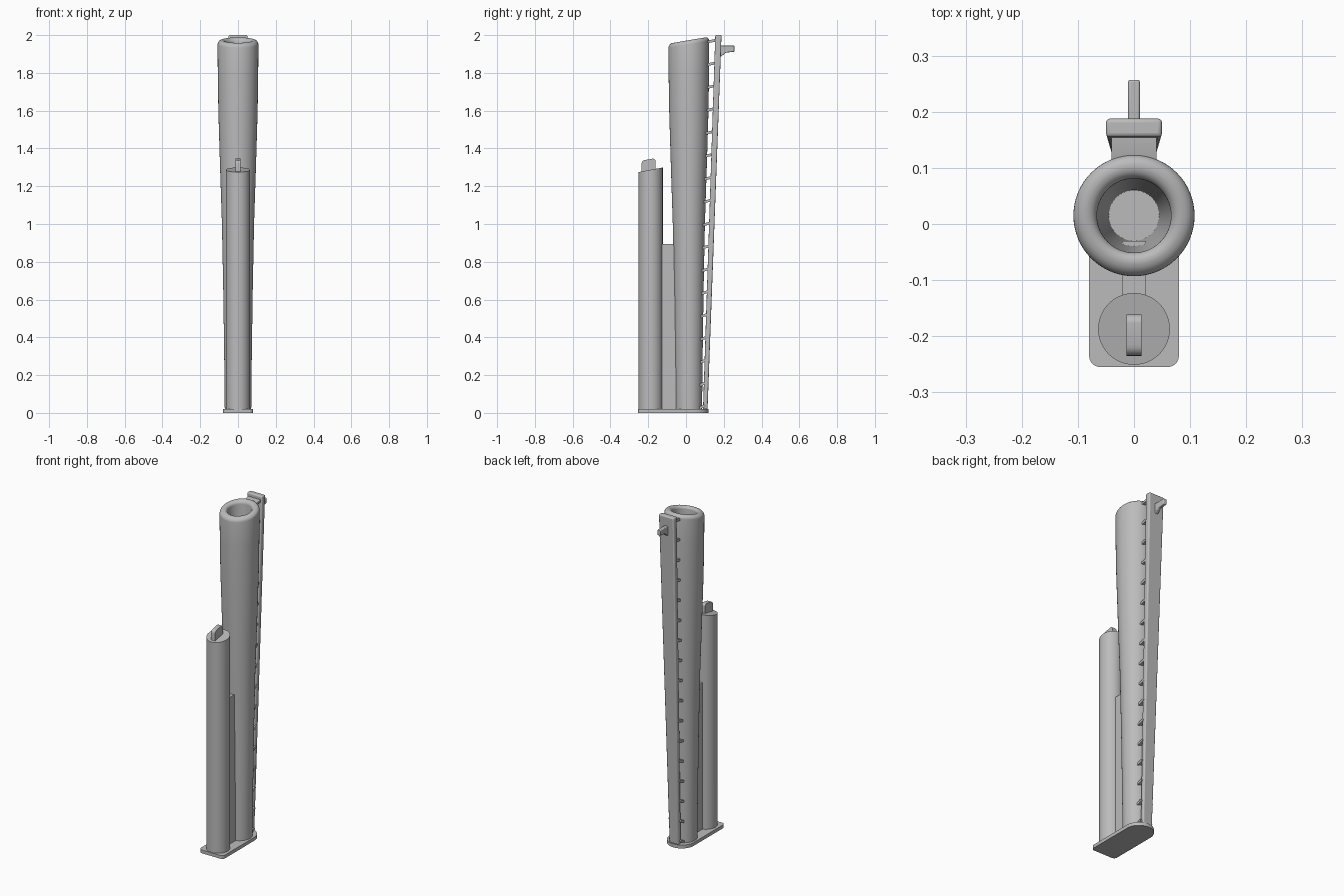
import bpy, bmesh, math
from mathutils import Vector

if "Cube" in bpy.data.objects:
    bpy.data.objects.remove(bpy.data.objects["Cube"], do_unlink=True)

grey = bpy.data.materials.new("plain grey")
grey.use_nodes = True
COLOUR = (0.5, 0.5, 0.5, 1)
grey.diffuse_color = COLOUR
grey.node_tree.nodes["Principled BSDF"].inputs["Base Color"].default_value = COLOUR

TOWER_Y = 0.015


def finish(name, bm, bevel=0):
    """Turn a bmesh into a smooth-shaded object, with optional rounded edges."""
    bmesh.ops.recalc_face_normals(bm, faces=bm.faces)
    mesh = bpy.data.meshes.new(name)
    bm.to_mesh(mesh)
    bm.free()
    mesh.materials.append(grey)
    obj = bpy.data.objects.new(name, mesh)
    bpy.context.collection.objects.link(obj)
    if bevel:
        mod = obj.modifiers.new("rounding", "BEVEL")
        mod.width, mod.segments = bevel, 3
    bpy.ops.object.select_all(action="DESELECT")
    obj.select_set(True)
    bpy.context.view_layer.objects.active = obj
    bpy.ops.object.shade_smooth_by_angle(angle=math.radians(35))
    return obj


def arc(cx, cy, r, start, end, steps):
    """Points on an arc, angles in degrees."""
    angles = [math.radians(start + (end - start) * i / steps) for i in range(steps + 1)]
    return [(cx + r * math.cos(a), cy + r * math.sin(a)) for a in angles]


def extrude(bm, points, step):
    """Extrude a closed 3D outline along a vector."""
    face = bm.faces.new([bm.verts.new(p) for p in points])
    out = bmesh.ops.extrude_face_region(bm, geom=[face], use_keep_orig=True)
    verts = [g for g in out["geom"] if isinstance(g, bmesh.types.BMVert)]
    bmesh.ops.translate(bm, verts=verts, vec=Vector(step))
    return verts


def side_slab(bm, profile, half):
    """A (y, z) profile extruded symmetrically across x."""
    return extrude(bm, [(-half, y, z) for y, z in profile], (2 * half, 0, 0))


# Base plate: small corners in front, half round behind
bm = bmesh.new()
outline = (arc(0, 0.04, 0.08, 0, 180, 32) + arc(-0.06, -0.235, 0.02, 180, 270, 6)
           + arc(0.06, -0.235, 0.02, 270, 360, 6))
extrude(bm, [(x, y, 0) for x, y in outline], (0, 0, 0.02))
finish("base_plate", bm)

# Flared hollow tower with a rounded, tilted rim
outer = [(0.07, 0.015), (0.073, 0.3), (0.078, 0.65), (0.085, 1.0),
         (0.095, 1.3), (0.104, 1.6), (0.107, 1.8)]
rim = arc(0.086, 1.951, 0.022, 0, 90, 6) + arc(0.084, 1.955, 0.018, 90, 180, 6)
profile = outer + rim + [(0.045, 0.015)]
bm = bmesh.new()
SIDES = 64
rings = []
for r, z in profile:
    tilt = 0.17 * min(1, max(0, (z - 1.6) / 0.3))
    ring = []
    for x, y in arc(0, 0, r, 0, 360, SIDES)[:-1]:
        ring.append(bm.verts.new((x, y + TOWER_Y, z + tilt * y)))
    rings.append(ring)
for a, b in zip(rings, rings[1:] + rings[:1]):
    for i in range(SIDES):
        j = (i + 1) % SIDES
        bm.faces.new((a[i], a[j], b[j], b[i]))
finish("tower", bm)

# Front column with a slanted top
bm = bmesh.new()
circle = arc(0, -0.187, 0.064, 0, 360, 48)[:-1]
top = extrude(bm, [(x, y, 0.015) for x, y in circle], (0, 0, 1.265))
for v in top:
    v.co.z = 1.287 + 0.19 * (v.co.y + 0.187)
finish("front_column", bm)

# Tab on the column
bm = bmesh.new()
tab = ([(-0.235, 1.26), (-0.161, 1.26)] + arc(-0.176, 1.331, 0.015, 0, 90, 5)
       + arc(-0.215, 1.319, 0.02, 90, 180, 5))
side_slab(bm, tab, 0.013)
finish("column_tab", bm)

# Web joining the column and the tower
bm = bmesh.new()
side_slab(bm, [(-0.15, 0.015), (-0.03, 0.015), (-0.03, 0.895), (-0.15, 0.895)], 0.021)
finish("joining_web", bm)

# Tapered back board, wider towards the top
bm = bmesh.new()
side_slab(bm, [(0.09, 0.018), (0.114, 0.018), (0.188, 2.0), (0.155, 2.0)], 0.05)
for v in bm.verts:
    if v.co.z < 1:
        v.co.x *= 0.62
finish("back_board", bm, 0.007)

# Rungs between the tower and the board
bm = bmesh.new()
for i in range(17):
    z = 0.03 + 0.121 * i
    y_end = 0.095 + 0.032 * z
    y_start = 0.066 + 0.012 * z
    slope = math.atan2(0.014, y_end - y_start)
    deg = math.degrees(slope)
    rung = (arc(y_end, z + 0.007, 0.007, deg - 90, deg + 90, 6)
            + arc(y_start, z - 0.007, 0.007, deg + 90, deg + 270, 6))
    side_slab(bm, rung, 0.04)
finish("rungs", bm)

# Peg on the back of the board
bm = bmesh.new()
side_slab(bm, [(0.17, 1.885), (0.185, 1.885), (0.21, 1.907), (0.257, 1.912),
               (0.257, 1.944), (0.17, 1.944)], 0.0105)
finish("back_peg", bm, 0.004)
